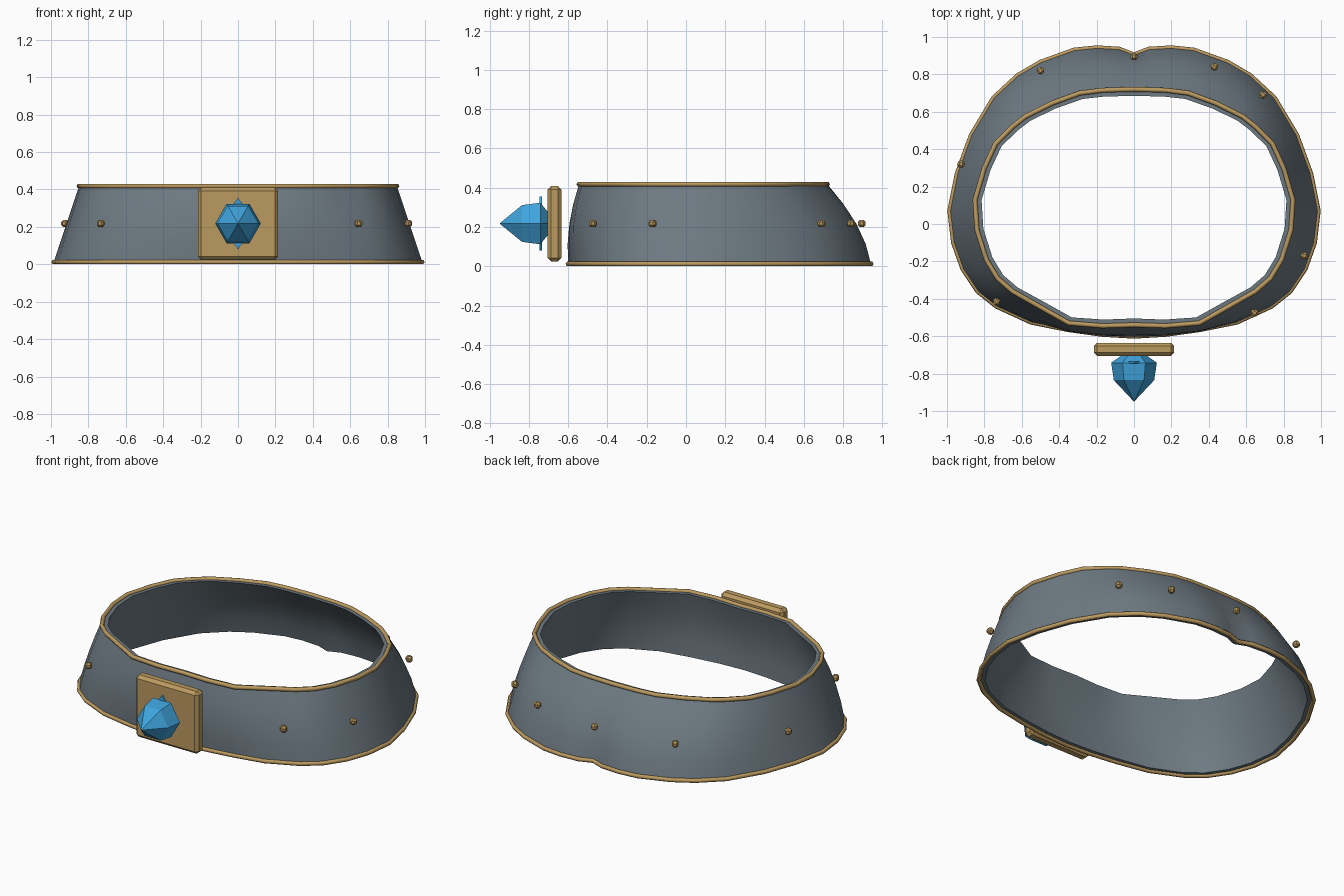
import bpy, bmesh, math
from mathutils import Vector, Matrix

if "Cube" in bpy.data.objects:
    bpy.data.objects.remove(bpy.data.objects["Cube"])


def material(name, rgb):
    m = bpy.data.materials.new(name)
    m.diffuse_color = (*rgb, 1)
    m.use_nodes = True
    m.node_tree.nodes["Principled BSDF"].inputs["Base Color"].default_value = m.diffuse_color
    return m


GREY = material("slate grey", (0.155, 0.195, 0.225))
GOLD = material("gold", (0.50, 0.325, 0.115))
BLUE = material("gem blue", (0.05, 0.37, 0.72))


def add_mesh(name, bm, mat):
    bmesh.ops.recalc_face_normals(bm, faces=bm.faces[:])
    me = bpy.data.meshes.new(name)
    bm.to_mesh(me)
    bm.free()
    me.materials.append(mat)
    ob = bpy.data.objects.new(name, me)
    bpy.context.collection.objects.link(ob)
    return ob


def full_loop(half):
    return half + [(-x, y) for x, y in half[-2:0:-1]]


# Half outlines of the band from back centre round to front centre
BOTTOM = full_loop([
    (0, .905), (.08, .935), (.20, .942), (.32, .93), (.50, .865), (.62, .795),
    (.75, .675), (.87, .475), (.945, .27), (.985, .07), (.965, -.10), (.915, -.24),
    (.835, -.36), (.735, -.44), (.55, -.525), (.35, -.565), (.17, -.59), (0, -.60)])
TOP = full_loop([
    (0, .72), (.08, .718), (.17, .715), (.29, .70), (.44, .645), (.58, .575),
    (.65, .52), (.74, .43), (.80, .30), (.85, .13), (.84, -.03), (.79, -.19),
    (.73, -.29), (.65, -.36), (.50, -.445), (.35, -.53), (.17, -.545), (0, -.54)])
N = len(TOP)
Z0, Z1 = 0.012, 0.418


def ring_point(i, t):
    # Blend from bottom to top, bulging at the front and back
    (x0, y0), (x1, y1) = BOTTOM[i], TOP[i]
    y = y0 + (y1 - y0) * t
    y += 4 * t * (1 - t) * 0.04 * max(-0.6, min(1, (y - 0.1) / 0.6))
    return Vector((x0 + (x1 - x0) * t, y, Z0 + (Z1 - Z0) * t))


# Band: inner and outer walls joined by rims
CENTRE = Vector((0, 0.1, 0))
WALL = 0.035
bm = bmesh.new()
levels = [0, 0.25, 0.5, 0.75, 1]
rows = []
for inner, ts in ((False, levels), (True, levels[::-1])):
    for t in ts:
        row = []
        for i in range(N):
            p = ring_point(i, t)
            if inner:
                d = CENTRE - p
                d.z = 0
                p = p + d.normalized() * WALL
            row.append(bm.verts.new(p))
        rows.append(row)
for k in range(len(rows)):
    a, b = rows[k], rows[(k + 1) % len(rows)]
    for i in range(N):
        j = (i + 1) % N
        bm.faces.new((a[i], a[j], b[j], b[i]))
band = add_mesh("band", bm, GREY)
bpy.context.view_layer.objects.active = band
band.select_set(True)
bpy.ops.object.shade_smooth_by_angle(angle=math.radians(40))
band.select_set(False)


# Gold piping along both rims
def piping(name, t):
    cu = bpy.data.curves.new(name, 'CURVE')
    cu.dimensions = '3D'
    cu.bevel_depth = 0.013
    cu.bevel_resolution = 1
    sp = cu.splines.new('POLY')
    sp.points.add(N - 1)
    for i in range(N):
        sp.points[i].co = (*ring_point(i, t), 1)
    sp.use_cyclic_u = True
    cu.materials.append(GOLD)
    bpy.context.collection.objects.link(bpy.data.objects.new(name, cu))


piping("bottom_trim", 0)
piping("top_trim", 1)


def bevelled_box(name, size, centre, bevel, mat, turn=0):
    bm = bmesh.new()
    bmesh.ops.create_cube(bm, size=1)
    bmesh.ops.scale(bm, vec=size, verts=bm.verts[:])
    bmesh.ops.bevel(bm, geom=bm.edges[:], offset=bevel, segments=1, affect='EDGES')
    bm.transform(Matrix.Translation(centre) @ Matrix.Rotation(turn, 4, 'Z'))
    return add_mesh(name, bm, mat)


# Studs spaced round the band
for x, y in [(0, .895), (-.5, .82), (.43, .84), (.69, .69), (-.925, .32),
             (.91, -.17), (.645, -.475), (-.735, -.415)]:
    bevelled_box("stud", (.038, .038, .038), (x, y, .218), .011, GOLD,
                 math.atan2(y - .1, x))

# Buckle plate standing in front of the band
bevelled_box("buckle_plate", (.43, .07, .385), (0, -.67, .217), .018, GOLD)

# Six-sided pointed gem
bm = bmesh.new()
GZ = 0.218
rings = []
for y, r in ((-.705, .07), (-.742, .122), (-.835, .108)):
    rings.append([bm.verts.new((r * math.cos(k * math.pi / 3), y,
                                GZ + r * math.sin(k * math.pi / 3))) for k in range(6)])
tip = bm.verts.new((0, -.95, GZ))
bm.faces.new(rings[0])
for k in range(6):
    j = (k + 1) % 6
    for a, b in zip(rings, rings[1:]):
        bm.faces.new((a[k], a[j], b[j], b[k]))
    bm.faces.new((rings[2][k], rings[2][j], tip))
add_mesh("gem", bm, BLUE)

# Thin diamond collar behind the gem
bm = bmesh.new()
sides = [[bm.verts.new((x, y, GZ + z)) for x, z in
          ((.1, 0), (0, .138), (-.1, 0), (0, -.138))] for y in (-.746, -.734)]
for s in sides:
    bm.faces.new(s)
for k in range(4):
    j = (k + 1) % 4
    bm.faces.new((sides[0][k], sides[0][j], sides[1][j], sides[1][k]))
add_mesh("gem_collar", bm, BLUE)
